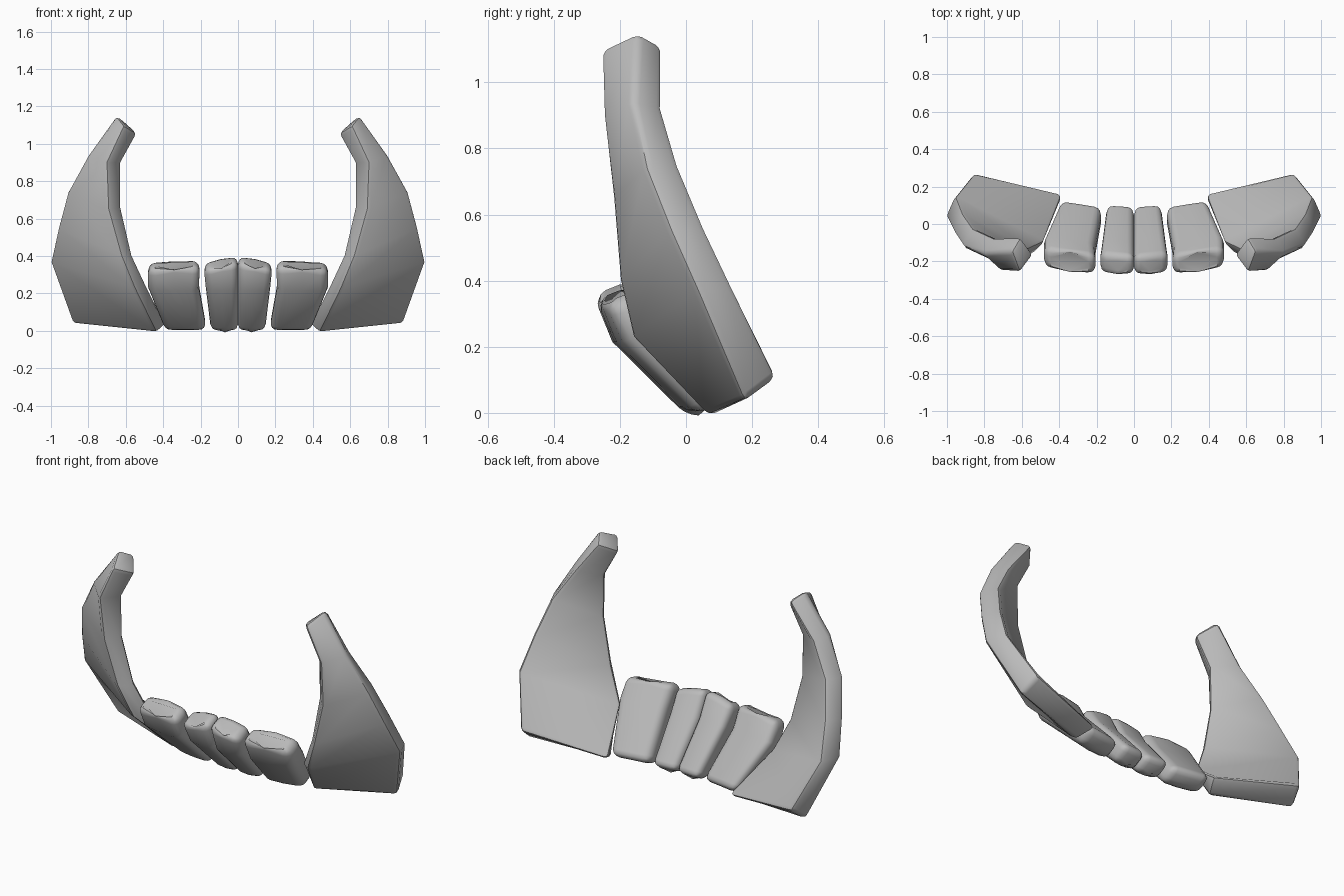
import bpy
import bmesh

cube = bpy.data.objects.get("Cube")
if cube:
    bpy.data.objects.remove(cube)

grey = bpy.data.materials.new("plain grey")
grey.use_nodes = True
colour = (0.5, 0.5, 0.5, 1)
grey.diffuse_color = colour
grey.node_tree.nodes["Principled BSDF"].inputs["Base Color"].default_value = colour


def loft(name, rows, side, bevel, segments, smooth):
    """Skin closed sections into a solid with rounded edges."""
    bm = bmesh.new()
    rings = [[bm.verts.new((x * side, y, z)) for x, y, z in row] for row in rows]
    count = len(rows[0])
    for low, high in zip(rings, rings[1:]):
        for i in range(count):
            j = (i + 1) % count
            bm.faces.new((low[i], low[j], high[j], high[i]))
    bm.faces.new(rings[0])
    bm.faces.new(rings[-1])
    bmesh.ops.recalc_face_normals(bm, faces=bm.faces)
    mesh = bpy.data.meshes.new(name)
    bm.to_mesh(mesh)
    bm.free()
    mesh.materials.append(grey)
    obj = bpy.data.objects.new(name, mesh)
    bpy.context.collection.objects.link(obj)
    mod = obj.modifiers.new("rounded edges", "BEVEL")
    mod.width = bevel
    mod.segments = segments
    mod.limit_method = "ANGLE"
    mod.angle_limit = 0.7
    bpy.ops.object.select_all(action="DESELECT")
    obj.select_set(True)
    bpy.context.view_layer.objects.active = obj
    bpy.ops.object.modifier_apply(modifier=mod.name)
    bpy.ops.object.shade_smooth_by_angle(angle=smooth)


# Tusk sections, bottom to tip: front inner, front outer, back outer, back inner
tusk = [
    [(.43, .065, -.01), (.885, .175, .035), (.855, .275, .11), (.38, .165, .035)],
    [(.55, -.165, .23), (1.005, .035, .37), (.955, .15, .37), (.475, -.09, .22)],
    [(.62, -.205, .4), (.965, -.045, .55), (.92, .06, .56), (.56, -.13, .4)],
    [(.69, -.225, .65), (.915, -.12, .74), (.865, -.02, .75), (.62, -.15, .66)],
    [(.7, -.255, .9), (.805, -.16, .94), (.755, -.07, .92), (.62, -.155, .9)],
    [(.61, -.262, 1.1), (.65, -.145, 1.155), (.605, -.068, 1.11), (.535, -.165, 1.055)],
]

# Tooth profile: front y, front z, back y, back z
profile = [(.005, -.008, .105, .045), (-.22, .215, -.1, .27), (-.275, .35, -.17, .395)]


def tooth(widths, turn, drops):
    """Sections from inner and outer x; the outer side is set back and lowered."""
    rows = []
    for level, ((a, b), (fy, fz, by, bz)) in enumerate(zip(widths, profile)):
        inner_drop, outer_drop = drops if level == 2 else (0, 0)
        mid = (a + b) / 2
        rows.append([
            (a, fy, fz - inner_drop),
            (mid, fy + turn / 2 - .008, fz),
            (b, fy + turn, fz - outer_drop),
            (b, by + turn, bz - outer_drop),
            (mid, by + turn / 2, bz),
            (a, by, bz - inner_drop),
        ])
    return rows


inner_tooth = tooth([(0, .145), (0, .172), (0, .183)], .01, (-.012, .025))
outer_tooth = tooth([(.17, .39), (.21, .48), (.203, .482)], .035, (.012, .025))

for side, word in ((1, "left"), (-1, "right")):
    loft(word + "_tusk", tusk, side, .022, 2, .6)
    loft(word + "_inner_tooth", inner_tooth, side, .036, 3, .9)
    loft(word + "_outer_tooth", outer_tooth, side, .04, 3, .9)
